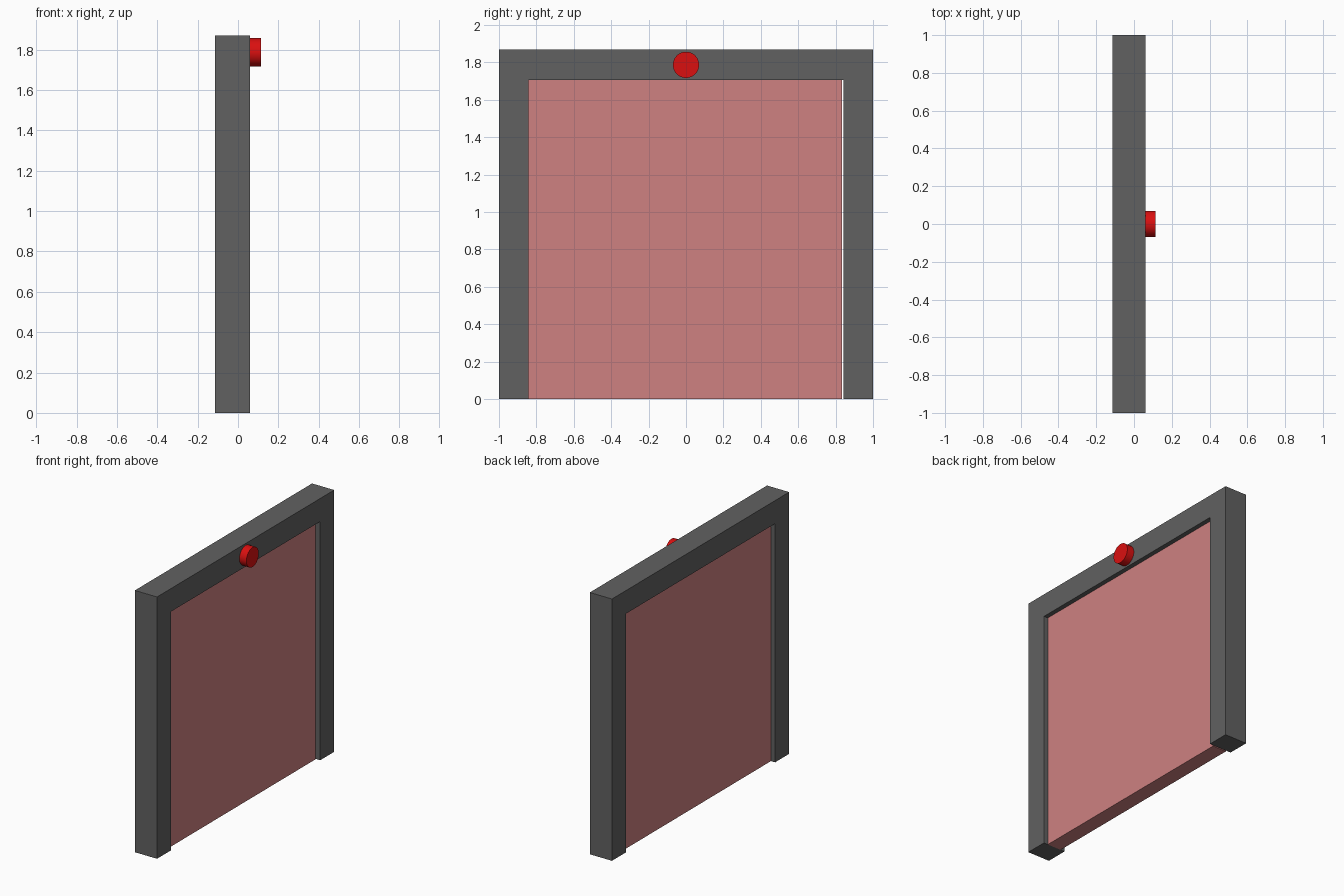
import bpy
import math

if "Cube" in bpy.data.objects:
    bpy.data.objects.remove(bpy.data.objects["Cube"])

X0, X1 = -0.115, 0.06      # frame depth
TOP, OPEN_TOP, INNER = 1.87, 1.705, 0.842


def material(name, rgb):
    mat = bpy.data.materials.new(name)
    mat.diffuse_color = (*rgb, 1)
    mat.use_nodes = True
    mat.node_tree.nodes["Principled BSDF"].inputs["Base Color"].default_value = mat.diffuse_color
    return mat


def box(name, lo, hi, mat=None):
    bpy.ops.mesh.primitive_cube_add(size=1, location=[(a + b) / 2 for a, b in zip(lo, hi)])
    ob = bpy.context.object
    ob.name = name
    ob.scale = [b - a for a, b in zip(lo, hi)]
    bpy.ops.object.transform_apply(location=False, rotation=False, scale=True)
    if mat:
        ob.data.materials.append(mat)
    return ob


dark = material("dark_grey", (0.12, 0.12, 0.12))
pink = material("pale_red", (0.62, 0.22, 0.22))
red = material("red", (0.7, 0.005, 0.005))

# Door frame: two posts and a lintel
for name, side in (("left_post", -1), ("right_post", 1)):
    ya, yb = sorted((side * INNER, side * 1.0))
    box(name, (X0, ya, 0), (X1, yb, OPEN_TOP), dark)
box("lintel", (X0, -1, OPEN_TOP), (X1, 1, TOP), dark)

# Recessed panel, with a thin gap on one side
box("door_panel", (X0 + 0.033, -INNER, 0), (X1 - 0.033, 0.834, OPEN_TOP), pink)

# Round lamp on the front of the lintel
bpy.ops.mesh.primitive_cylinder_add(vertices=32, radius=0.07, depth=0.055,
                                    location=(X1 + 0.0275, 0, 1.787),
                                    rotation=(0, math.pi / 2, 0))
lamp = bpy.context.object
lamp.name = "round_lamp"
lamp.data.materials.append(red)
bpy.ops.object.shade_smooth_by_angle(angle=math.radians(30))
